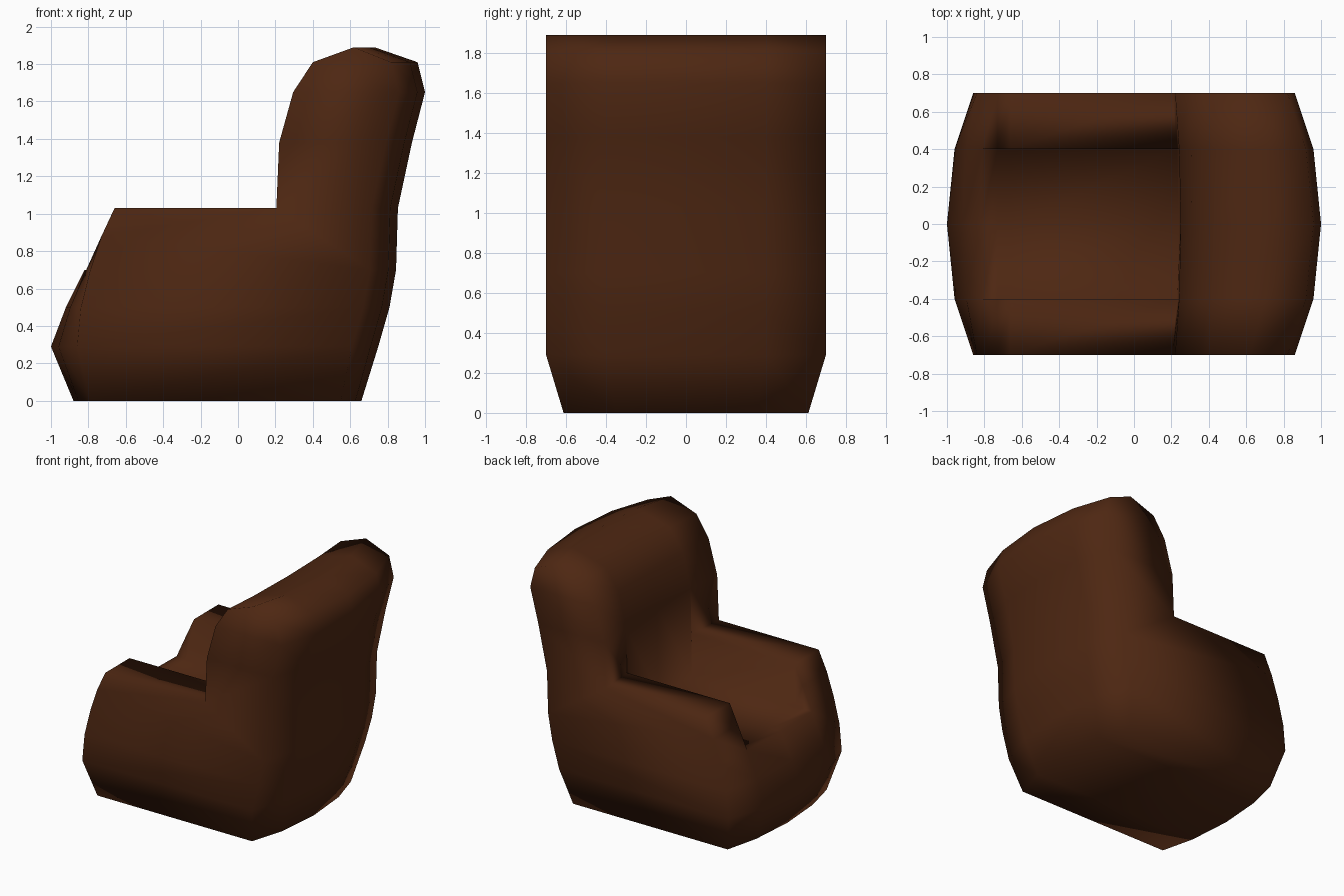
import bpy, bmesh

if "Cube" in bpy.data.objects:
    bpy.data.objects.remove(bpy.data.objects["Cube"])

# Side profile: (x on centre line, x at the outer sides, z)
PROFILE = [
    (-.88, -.79, 0), (-1, -.86, .29), (-.92, -.84, .5), (-.82, -.79, .7),
    (-.73, -.73, .88), (-.66, -.66, 1.03), (.24, .205, 1.03),        # arm
    (.25, .22, 1.38), (.31, .295, 1.65), (.43, .40, 1.81),           # backrest front
    (.73, .62, 1.89), (.96, .82, 1.81), (1, .86, 1.65),              # backrest top
    (.93, .79, 1.38), (.855, .715, 1.03), (.845, .705, .7),
    (.81, .67, .5), (.75, .61, .29), (.66, .55, 0),                  # back
]
ARM_POINTS = (4, 5, 6)

# Stations across the width: (y, bulge fraction, arm present)
STATIONS = [(-.7, 1, True), (-.4, .29, True), (-.4, .29, False), (0, 0, False),
            (.4, .29, False), (.4, .29, True), (.7, 1, True)]

bm = bmesh.new()


def ring(y, f, arm):
    verts = []
    for i, (xc, xo, z) in enumerate(PROFILE):
        if i in ARM_POINTS and not arm:
            z = .7                       # drop arm to seat level
        yy = y * .875 if z == 0 else y   # tapered foot
        verts.append(bm.verts.new((xc + (xo - xc) * f, yy, z)))
    return verts


rings = [ring(*s) for s in STATIONS]
n = len(PROFILE)

# Skin between stations; the doubled station makes the inner arm walls
for (sa, a), (sb, b) in zip(zip(STATIONS, rings), zip(STATIONS[1:], rings[1:])):
    same = sa[0] == sb[0]
    for i in range(n):
        j = (i + 1) % n
        if same and i not in (3, 4, 5, 6):
            continue
        bm.faces.new((a[i], a[j], b[j], b[i]))

# Side panels, with a sloped strip at the foot
for r in (rings[0], rings[-1]):
    bm.faces.new((r[0], r[1], r[17], r[18]))
    bm.faces.new((r[1], r[2], r[16], r[17]))
    bm.faces.new((r[2], r[3], r[15], r[16]))
    bm.faces.new((r[3], r[4], r[5], r[6], r[14], r[15]))
    bm.faces.new((r[6], r[7], r[13], r[14]))
    bm.faces.new((r[7], r[8], r[12], r[13]))
    bm.faces.new(r[8:13])

bmesh.ops.remove_doubles(bm, verts=bm.verts, dist=.0005)
bmesh.ops.dissolve_degenerate(bm, edges=bm.edges, dist=.0005)
bmesh.ops.recalc_face_normals(bm, faces=bm.faces)
for f in bm.faces:
    f.smooth = True

mesh = bpy.data.meshes.new("armchair")
bm.to_mesh(mesh)
bm.free()

mat = bpy.data.materials.new("brown leather")
mat.diffuse_color = (.075, .02, .006, 1)
mat.use_nodes = True
mat.node_tree.nodes["Principled BSDF"].inputs["Base Color"].default_value = mat.diffuse_color
mesh.materials.append(mat)
bpy.context.collection.objects.link(bpy.data.objects.new("armchair", mesh))
